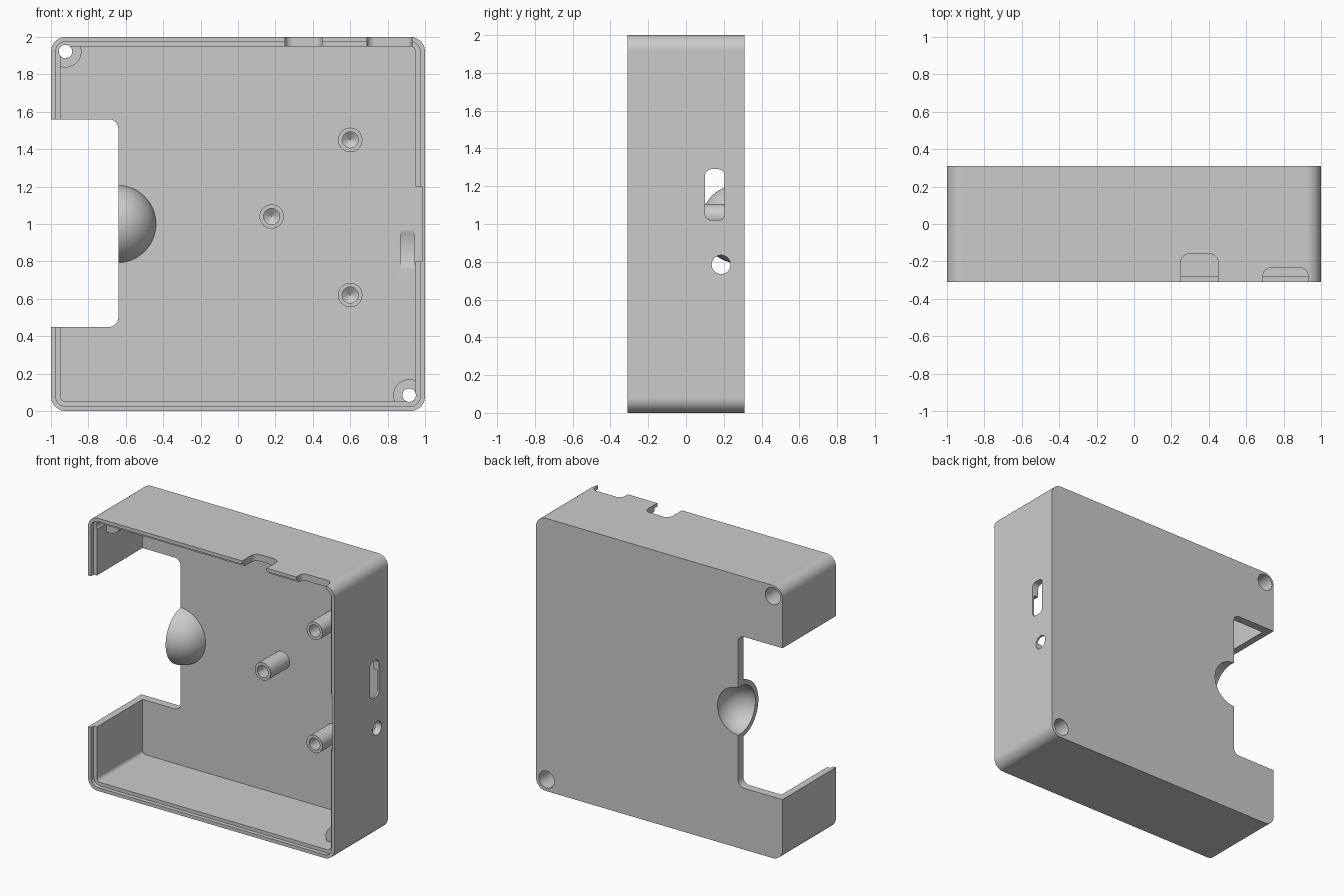
import bpy, bmesh, math
from mathutils import Matrix

old = bpy.data.objects.get("Cube")
if old:
    bpy.data.objects.remove(old, do_unlink=True)


def finish(bm, name):
    bmesh.ops.remove_doubles(bm, verts=bm.verts, dist=1e-5)
    bmesh.ops.recalc_face_normals(bm, faces=bm.faces)
    mesh = bpy.data.meshes.new(name)
    bm.to_mesh(mesh)
    bm.free()
    obj = bpy.data.objects.new(name, mesh)
    bpy.context.collection.objects.link(obj)
    return obj


def loft(rings, name):
    """Closed solid through a list of equal-length point rings."""
    bm = bmesh.new()
    loops = [[bm.verts.new(p) for p in ring] for ring in rings]
    n = len(loops[0])
    for a, b in zip(loops, loops[1:]):
        for i in range(n):
            j = (i + 1) % n
            bm.faces.new((a[i], a[j], b[j], b[i]))
    bm.faces.new(loops[0])
    bm.faces.new(loops[-1])
    return finish(bm, name)


def rounded_prism(name, axis, u, v, t, r, seg=12):
    """Rounded rectangle u by v, extruded along an axis over t."""
    outline = []
    corners = [(u[1] - r, v[1] - r), (u[0] + r, v[1] - r),
               (u[0] + r, v[0] + r), (u[1] - r, v[0] + r)]
    for k, (cu, cv) in enumerate(corners):
        for i in range(seg + 1):
            a = (k + i / seg) * math.pi / 2
            outline.append((cu + r * math.cos(a), cv + r * math.sin(a)))
    place = {"x": lambda p, d: (d, p[0], p[1]),
             "y": lambda p, d: (p[0], d, p[1]),
             "z": lambda p, d: (p[0], p[1], d)}[axis]
    return loft([[place(p, d) for p in outline] for d in t], name)


def turned(name, x, z, profile, n=40):
    """Solid turned about a y axis from (radius, y) pairs."""
    angles = [2 * math.pi * i / n for i in range(n)]
    return loft([[(x + r * math.cos(a), y, z + r * math.sin(a)) for a in angles]
                 for r, y in profile], name)


def ball(name, r):
    bm = bmesh.new()
    bmesh.ops.create_uvsphere(bm, u_segments=56, v_segments=28, radius=r,
                              matrix=Matrix.Translation((-0.645, 0.285, 1.0)))
    return finish(bm, name)


def cut(target, tool):
    """Subtract the tool from the target and discard the tool."""
    mod = target.modifiers.new("cut", "BOOLEAN")
    mod.operation = "DIFFERENCE"
    mod.solver = "EXACT"
    mod.object = tool
    bpy.context.view_layer.objects.active = target
    bpy.ops.object.modifier_apply(modifier=mod.name)
    bpy.data.objects.remove(tool, do_unlink=True)


FRONT, BACK, FLOOR = -0.31, 0.31, 0.25
pegs = [(0.6, 1.45), (0.18, 1.04), (0.6, 0.62)]
screws = [(-0.922, 1.922), (0.915, 0.085)]

case = rounded_prism("case_shell", "y", (-1, 1), (0, 2), (FRONT, BACK), 0.08)

# Cavity, leaving pegs, corner screw posts and dome standing
cavity = rounded_prism("cavity", "y", (-0.95, 0.95), (0.05, 1.95), (-0.6, FLOOR), 0.03)
for x, z in pegs:
    cut(cavity, turned("peg", x, z, [(0.065, 0.03), (0.065, 0.4)]))
for x, z in screws:
    cut(cavity, turned("post", x, z, [(0.085, -0.17), (0.085, 0.4)]))
cut(cavity, ball("dome", 0.21))
cut(case, cavity)

# Stepped rim for the lid
cut(case, rounded_prism("rim_step", "y", (-0.975, 0.975), (0.025, 1.975),
                        (-0.6, -0.28), 0.055))

# Dome hollow and large side notch
cut(case, ball("dome_hollow", 0.175))
cut(case, rounded_prism("side_notch", "y", (-1.5, -0.64), (0.45, 1.56), (-1, 1), 0.05))

# Drilled pegs and counterbored screw holes
for x, z in pegs:
    cut(case, turned("peg_bore", x, z, [(0.043, -0.1), (0.043, 0.17), (0.001, 0.2)]))
for x, z in screws:
    cut(case, turned("screw_bore", x, z, [(0.036, -0.5), (0.036, -0.1),
                                          (0.062, -0.1), (0.062, 0.5)]))

# Port cut-outs in the top rim
cut(case, rounded_prism("port_a", "z", (0.25, 0.45), (-0.6, -0.16), (1.9, 2.1), 0.045))
cut(case, rounded_prism("port_b", "z", (0.69, 0.93), (-0.6, -0.235), (1.9, 2.1), 0.04))

# Thinned wall, slot, round hole and shallow floor groove
cut(case, rounded_prism("wall_recess", "y", (0.9, 0.985), (0.8, 1.2), (-0.6, 0.245), 0.004))
cut(case, rounded_prism("slot", "x", (0.1, 0.205), (1.02, 1.29), (0.9, 1.1), 0.035))
cut(case, rounded_prism("round_hole", "x", (0.136, 0.236), (0.735, 0.835), (0.9, 1.1), 0.05))
cut(case, rounded_prism("floor_groove", "x", (-0.302, 0.27), (0.579, 1.151),
                        (0.87, 0.945), 0.286, 24))

# Single grey plastic
grey = bpy.data.materials.new("grey_plastic")
grey.use_nodes = True
colour = (0.6, 0.6, 0.6, 1)
grey.diffuse_color = colour
grey.node_tree.nodes["Principled BSDF"].inputs["Base Color"].default_value = colour
case.data.materials.clear()
case.data.materials.append(grey)

bpy.ops.object.select_all(action="DESELECT")
case.select_set(True)
bpy.context.view_layer.objects.active = case
bpy.ops.object.shade_smooth_by_angle(angle=math.radians(30))
weighted = case.modifiers.new("even_normals", "WEIGHTED_NORMAL")
weighted.keep_sharp = True
